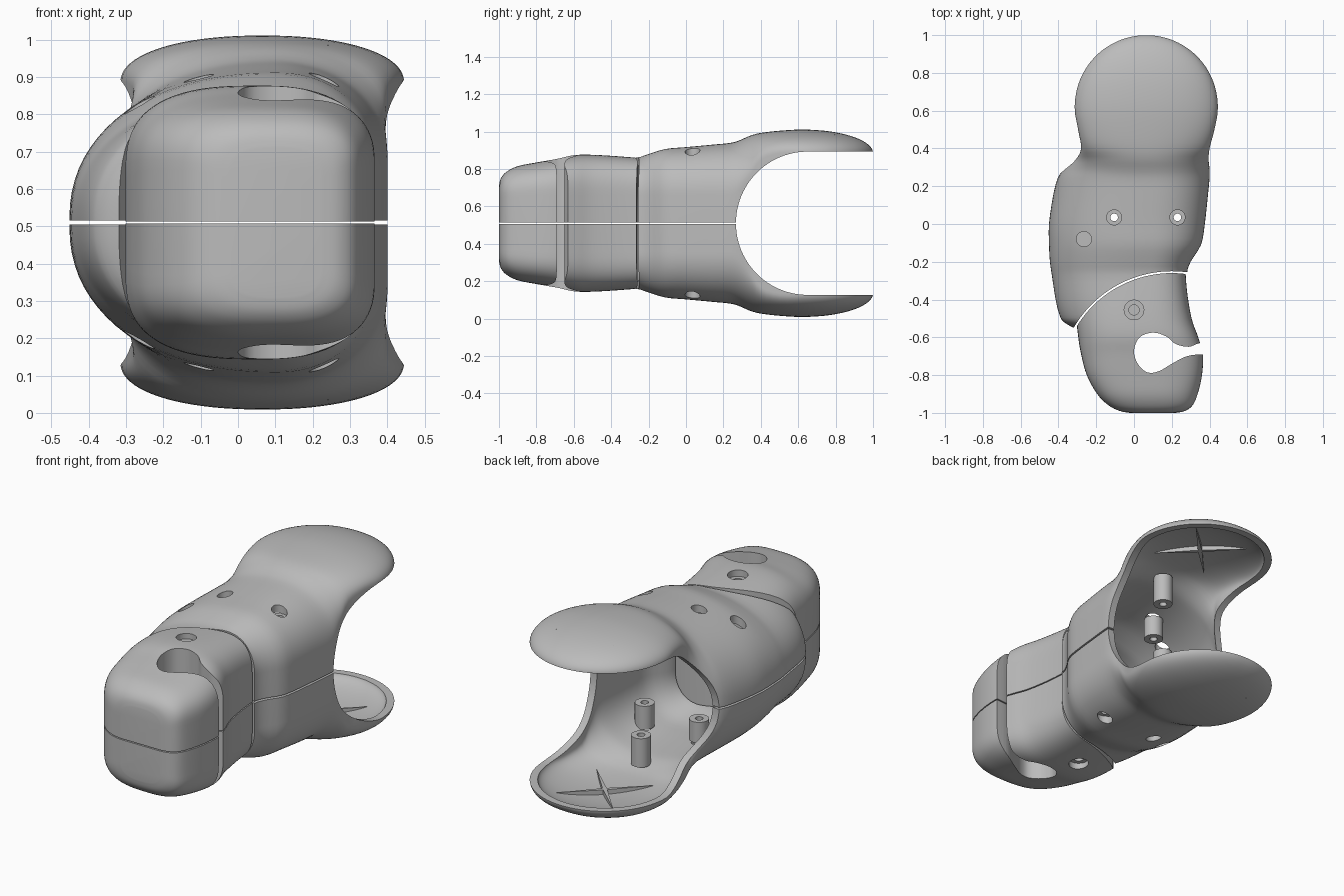
import bpy, bmesh, math
from mathutils import Vector

MID = 0.51       # height of the seam between the mirrored halves
WALL = 0.04

if "Cube" in bpy.data.objects:
    bpy.data.objects.remove(bpy.data.objects["Cube"], do_unlink=True)

grey = bpy.data.materials.new("plain_grey")
grey.use_nodes = True
colour = (0.5, 0.5, 0.5, 1)
grey.diffuse_color = colour
grey.node_tree.nodes["Principled BSDF"].inputs["Base Color"].default_value = colour


def skin(name, rings, loop=False):
    """Bridge equal rings of points; cap the ends unless they loop round."""
    bm = bmesh.new()
    rows = [[bm.verts.new(p) for p in ring] for ring in rings]
    n = len(rows[0])
    pairs = list(zip(rows, rows[1:])) + ([(rows[-1], rows[0])] if loop else [])
    for a, b in pairs:
        for i in range(n):
            j = (i + 1) % n
            bm.faces.new((a[i], a[j], b[j], b[i]))
    if not loop:
        bm.faces.new(rows[0])
        bm.faces.new(rows[-1])
    bmesh.ops.recalc_face_normals(bm, faces=bm.faces)
    mesh = bpy.data.meshes.new(name)
    bm.to_mesh(mesh)
    bm.free()
    mesh.materials.append(grey)
    ob = bpy.data.objects.new(name, mesh)
    ob.location.z = MID
    bpy.context.collection.objects.link(ob)
    return ob


def circle(x, y, r, z, n=32):
    turn = [2 * math.pi * i / n for i in range(n)]
    return [(x + r * math.cos(t), y + r * math.sin(t), z) for t in turn]


def cylinder(name, x, y, r, z0, z1, n=32):
    return skin(name, [circle(x, y, r, z0, n), circle(x, y, r, z1, n)])


def smooth_path(points, steps=4):
    """Catmull-Rom curve through tuples of any length."""
    out = []
    for i in range(len(points) - 1):
        a, b, c, d = (points[min(max(i + k, 0), len(points) - 1)] for k in (-1, 0, 1, 2))
        for s in range(steps):
            t = s / steps
            out.append(tuple(
                q + t * ((r - p) + t * ((2 * p - 5 * q + 4 * r - w) + t * (3 * q - p - 3 * r + w))) / 2
                for p, q, r, w in zip(a, b, c, d)))
    return out + [points[-1]]


def section(station, power, base, n=40):
    """Upper half of a rounded section: straight sides under a curved crown."""
    y, left, right, crest, top, side_l, side_r = station
    ring = [(right, y, base)]
    for i in range(n + 1):
        t = math.pi * i / n
        c, s = math.cos(t), max(math.sin(t), 0)
        edge, side = (right, side_r) if c >= 0 else (left, side_l)
        ring.append((crest + (edge - crest) * abs(c) ** power, y,
                     side + (top - side) * s ** power))
    return ring + [(left, y, base)]


def boolean(ob, cutter, kind='DIFFERENCE'):
    mod = ob.modifiers.new("cut", 'BOOLEAN')
    mod.operation, mod.solver, mod.object = kind, 'EXACT', cutter
    bpy.context.view_layer.objects.active = ob
    bpy.ops.object.modifier_apply(modifier=mod.name)
    bpy.data.objects.remove(cutter, do_unlink=True)


def finish(ob):
    """Smooth the half and mirror it across the seam."""
    bpy.ops.object.select_all(action='DESELECT')
    ob.select_set(True)
    bpy.context.view_layer.objects.active = ob
    bpy.ops.object.shade_smooth_by_angle(angle=math.radians(35))
    mod = ob.modifiers.new("other_half", 'MIRROR')
    mod.use_axis = (False, False, True)
    mod.use_mirror_merge = False


# Main shell: y, left, right, crest, top, left side height, right side height
BODY = [
    (-.56, -.30, .30, .08, .33, .01, .13), (-.52, -.37, .30, .08, .34, .01, .13),
    (-.48, -.395, .30, .08, .345, .01, .14), (-.40, -.415, .29, .08, .35, .01, .15),
    (-.27, -.435, .28, .08, .35, .01, .15), (-.20, -.445, .30, .09, .37, .01, .15),
    (-.11, -.45, .355, .10, .397, .01, .15), (0, -.45, .375, .10, .407, .01, .15),
    (.14, -.43, .39, .10, .42, .01, .15), (.24, -.405, .40, .09, .43, .02, .15),
    (.29, -.37, .40, .08, .445, .06, .18), (.34, -.31, .395, .07, .467, .2, .25),
    (.40, -.28, .40, .065, .483, .34, .34)]


def shell_stations(inset):
    body = [(y, l + inset, r - inset, c, h - inset, sl, sr) for y, l, r, c, h, sl, sr in BODY]
    radius = .38 - inset
    dome = []
    for deg in (-18, 0, 18, 34, 48, 60, 70, 78, 84, 88):
        c, s = math.cos(math.radians(deg)), math.sin(math.radians(deg))
        dome.append((.62 + radius * s, .065 - radius * c, .065 + radius * c, .065,
                     .375 + (.126 - inset) * c, .375, .375))
    return smooth_path(body + dome, 3)


shell = skin("main_shell", [section(s, .92, .005) for s in shell_stations(0)])
hollow = [section(s, .92, -.1) for s in shell_stations(WALL)[3:]]
boolean(shell, skin("hollow", hollow))
boolean(shell, cylinder("front_cut", .2, -.85, .6, -1, 1, 128))

# Fork opening between the two discs
arc = [math.radians(90 + 180 * i / 48) for i in range(49)]
slot = [(1.2, .383)] + [(.65 + .383 * math.cos(t), .383 * math.sin(t)) for t in arc] + [(1.2, -.383)]
boolean(shell, skin("fork_slot", [[(x, y, z) for y, z in slot] for x in (-1, 1)]))

# Screw posts: x, y, bottom, top, drilled through
POSTS = [("right_post", -.105, .035, .22, .335, True), ("left_post", .23, .035, .22, .35, True),
         ("side_post", -.265, -.08, .12, .245, False), ("rear_post", .06, .31, .25, .41, None)]
for name, x, y, low, high, through in POSTS:
    bore = high if through else high - .04
    rings = [circle(x, y, .05, high), circle(x, y, .05, low),
             circle(x, y, .02, low), circle(x, y, .02, bore)]
    post = skin(name, rings, loop=bool(through))
    if through is not None:
        boolean(shell, cylinder("counterbore", x, y, .04, low, 1))
    finish(post)
finish(shell)

# Crossed ribs inside each disc
for name, angle in (("rib_a", 45), ("rib_b", 135)):
    along = Vector((math.cos(math.radians(angle)), math.sin(math.radians(angle)), 0))
    across = Vector((-along.y, along.x, 0)) * .011
    centre = Vector((.065, .62, 0))
    flat = [centre + along * .25, centre + across, centre - along * .25, centre - across]
    finish(skin(name, [[p + Vector((0, 0, z)) for p in flat] for z in (.435, .475)]))

# Hooked front piece
HEAD = [
    (-1.0, -.02, .22, .1, .2, .12, .12), (-.99, -.075, .27, .1, .24, .13, .13),
    (-.96, -.135, .31, .1, .275, .14, .14), (-.90, -.195, .337, .09, .305, .14, .14),
    (-.80, -.25, .36, .08, .325, .14, .15), (-.69, -.28, .365, .07, .345, .13, .15),
    (-.60, -.295, .34, .06, .364, .12, .15), (-.50, -.305, .305, .05, .366, .12, .15),
    (-.35, -.31, .28, .05, .357, .12, .15), (-.20, -.31, .27, .05, .345, .12, .15)]
head = skin("hook_head", [section(s, .72, .003) for s in smooth_path(HEAD)])
boolean(head, cylinder("head_limit", .2, -.85, .59, -1, 1, 128), 'INTERSECT')

HOOK = [(.5, -.69), (.365, -.69), (.28, -.70), (.2, -.74), (.13, -.78), (.07, -.785),
        (.02, -.74), (0, -.67), (.03, -.6), (.1, -.575), (.17, -.595), (.22, -.635),
        (.29, -.65), (.35, -.63), (.5, -.6)]
outline = smooth_path(HOOK)
boolean(head, skin("hook_gap", [[(x, y, z) for x, y in outline] for z in (-1, 1)]))
boolean(head, cylinder("head_counterbore", 0, -.455, .052, .33, 1))
boolean(head, cylinder("head_bore", 0, -.455, .027, .25, 1))
finish(head)
